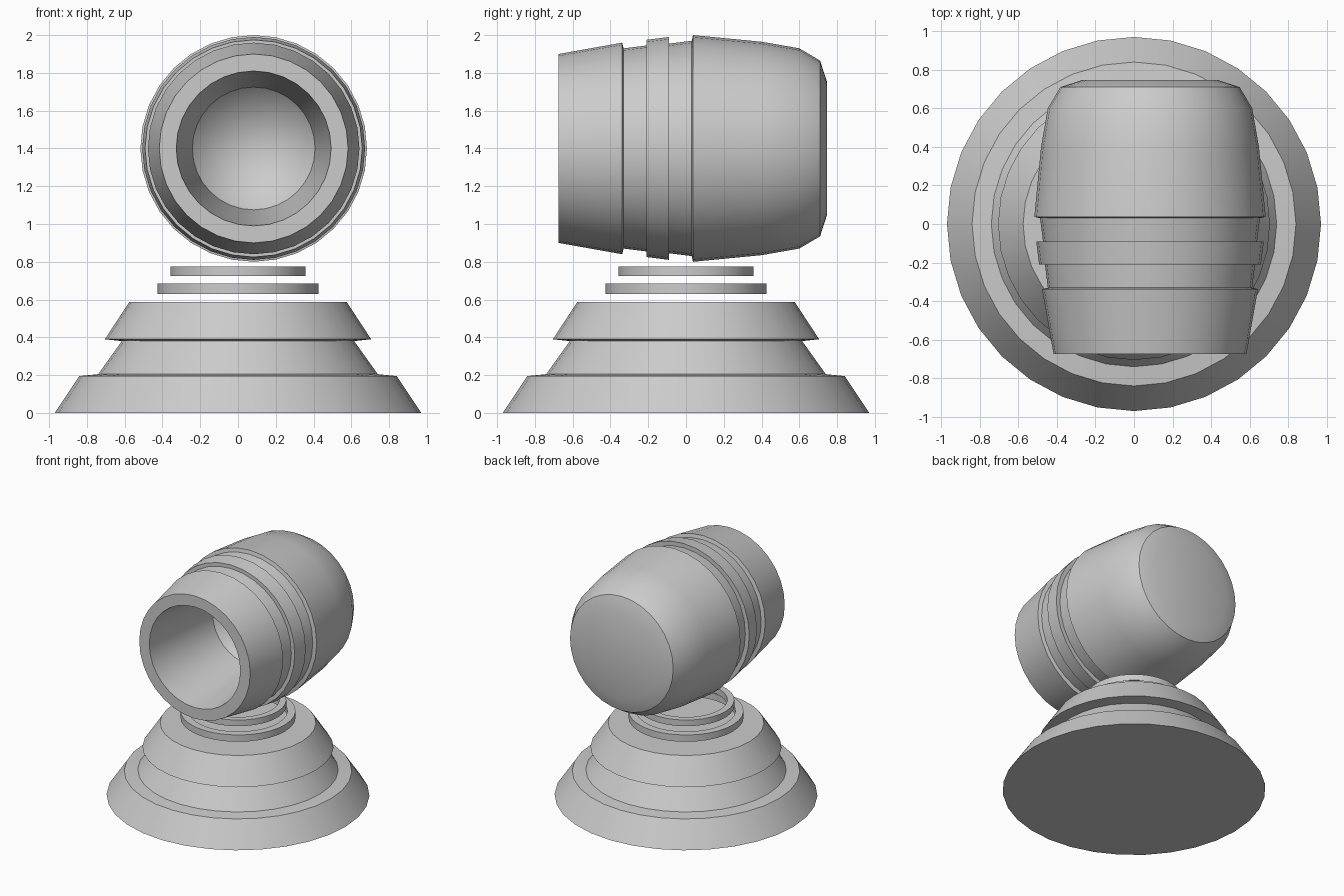
import bpy, bmesh
from math import cos, sin, pi, radians
from mathutils import Matrix

if "Cube" in bpy.data.objects:
    bpy.data.objects.remove(bpy.data.objects["Cube"])

SIDES = 32


def lathe(name, profile, matrix=Matrix(), loop=False):
    """Revolve (radius, height) points about local z; radius 0 makes a pole."""
    bm = bmesh.new()
    rings = []
    for r, h in profile:
        if r == 0:
            rings.append([bm.verts.new((0, 0, h))] * SIDES)
        else:
            rings.append([bm.verts.new((r * cos(2 * pi * i / SIDES),
                                        r * sin(2 * pi * i / SIDES), h))
                          for i in range(SIDES)])
    pairs = list(zip(rings, rings[1:]))
    if loop:
        pairs.append((rings[-1], rings[0]))
    for a, b in pairs:
        for i in range(SIDES):
            j = (i + 1) % SIDES
            corners = list(dict.fromkeys((a[i], a[j], b[j], b[i])))
            bm.faces.new(corners)
    bmesh.ops.recalc_face_normals(bm, faces=bm.faces)
    bm.transform(matrix)
    mesh = bpy.data.meshes.new(name)
    bm.to_mesh(mesh)
    bm.free()
    obj = bpy.data.objects.new(name, mesh)
    bpy.context.collection.objects.link(obj)
    bpy.ops.object.select_all(action='DESELECT')
    obj.select_set(True)
    bpy.context.view_layer.objects.active = obj
    bpy.ops.object.shade_smooth_by_angle(angle=radians(30))
    return obj


# Stepped conical pedestal
lathe("pedestal", [(0, 0), (0.97, 0), (0.84, 0.195), (0.74, 0.205),
                   (0.615, 0.38), (0.705, 0.39), (0.575, 0.588), (0, 0.588)])

# Floating neck rings
for name, outer, inner, z0, z1 in (("lower_ring", 0.425, 0.365, 0.63, 0.685),
                                   ("upper_ring", 0.357, 0.305, 0.725, 0.775)):
    lathe(name, [(outer, z0), (outer, z1), (inner, z1), (inner, z0)], loop=True)

# Horizontal barrel head: local z becomes world +y
to_head = Matrix.Translation((0.083, 0, 1.4)) @ Matrix.Rotation(-pi / 2, 4, 'X')
bore = [(0, 0.18), (0.12, 0.16), (0.25, 0.10), (0.325, 0.02), (0.41, -0.675)]
shell = [(0.50, -0.675), (0.56, -0.338), (0.53, -0.33),
         (0.545, -0.21), (0.575, -0.21), (0.59, -0.09), (0.555, -0.09),
         (0.57, 0.03), (0.60, 0.037), (0.565, 0.40), (0.53, 0.60),
         (0.465, 0.71), (0.35, 0.747), (0, 0.747)]
lathe("barrel_head", bore + shell, to_head)
